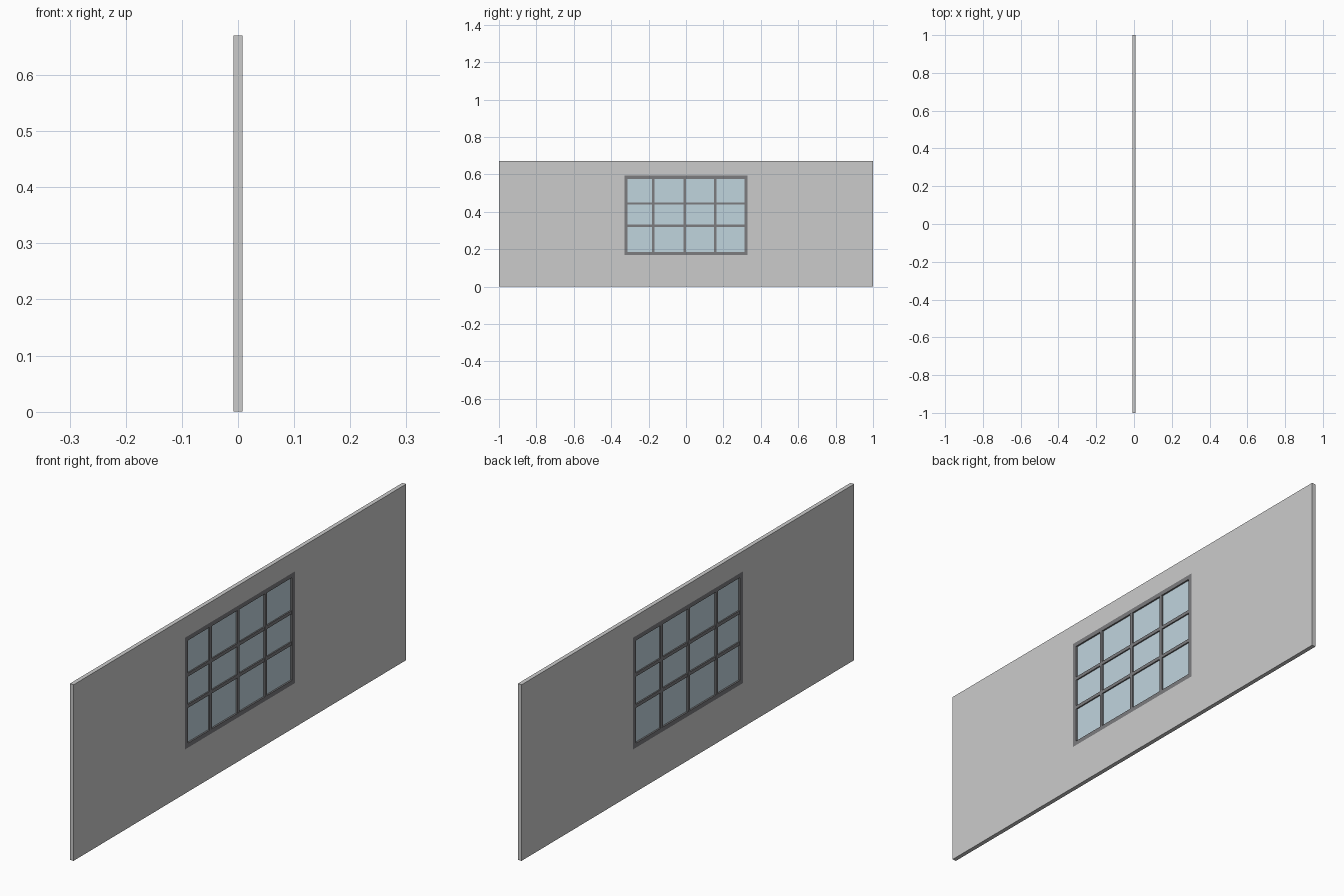
import bpy, bmesh

if "Cube" in bpy.data.objects:
    bpy.data.objects.remove(bpy.data.objects["Cube"])

HALF = 0.008                      # half the wall thickness
OPENING = (-0.33, 0.33, 0.168, 0.593)   # y0, y1, z0, z1
BAR = 0.017                       # outer frame width


def material(name, rgb):
    m = bpy.data.materials.new(name)
    m.diffuse_color = (*rgb, 1)
    m.use_nodes = True
    m.node_tree.nodes["Principled BSDF"].inputs["Base Color"].default_value = m.diffuse_color
    return m


def finish(name, bm, mat):
    bmesh.ops.recalc_face_normals(bm, faces=bm.faces)
    mesh = bpy.data.meshes.new(name)
    bm.to_mesh(mesh)
    bm.free()
    obj = bpy.data.objects.new(name, mesh)
    bpy.context.collection.objects.link(obj)
    if mat:
        mesh.materials.append(mat)
    return obj


def loop(bm, rect, x):
    y0, y1, z0, z1 = rect
    return [bm.verts.new((x, y, z)) for y, z in ((y0, z0), (y1, z0), (y1, z1), (y0, z1))]


def ring(name, outer, inner, half, mat=None):
    """Rectangular slab in the YZ plane with a rectangular hole."""
    bm = bmesh.new()
    loops = [loop(bm, outer, -half), loop(bm, outer, half),
             loop(bm, inner, half), loop(bm, inner, -half)]
    for a, b in zip(loops, loops[1:] + loops[:1]):
        for i in range(4):
            j = (i + 1) % 4
            bm.faces.new((a[i], a[j], b[j], b[i]))
    return finish(name, bm, mat)


def slab(name, rect, half, mat=None):
    bm = bmesh.new()
    bmesh.ops.create_cube(bm, size=1)
    y0, y1, z0, z1 = rect
    bmesh.ops.scale(bm, verts=bm.verts, vec=(2 * half, y1 - y0, z1 - z0))
    bmesh.ops.translate(bm, verts=bm.verts, vec=(0, (y0 + y1) / 2, (z0 + z1) / 2))
    return finish(name, bm, mat)


dark = material("dark_metal", (0.2, 0.2, 0.21))
blue = material("blue_glass", (0.53, 0.66, 0.73))

# Wall with its window opening
ring("wall", (-1, 1, 0, 0.67), OPENING, HALF)

# Window frame, flush with both wall faces
y0, y1, z0, z1 = OPENING
inner = (y0 + BAR, y1 - BAR, z0 + BAR, z1 - BAR)
ring("window_frame", OPENING, inner, HALF, dark)

# Glazing bars
w = 0.0065
for i, y in enumerate((-0.175, -0.007, 0.157)):
    slab(f"vertical_bar_{i + 1}", (y - w, y + w, inner[2], inner[3]), HALF - 0.0005, dark)
for i, z in enumerate((0.325, 0.444)):
    slab(f"horizontal_bar_{i + 1}", (inner[0], inner[1], z - w, z + w), HALF - 0.001, dark)

# Recessed glass pane
slab("glass_pane", inner, 0.002, blue)
